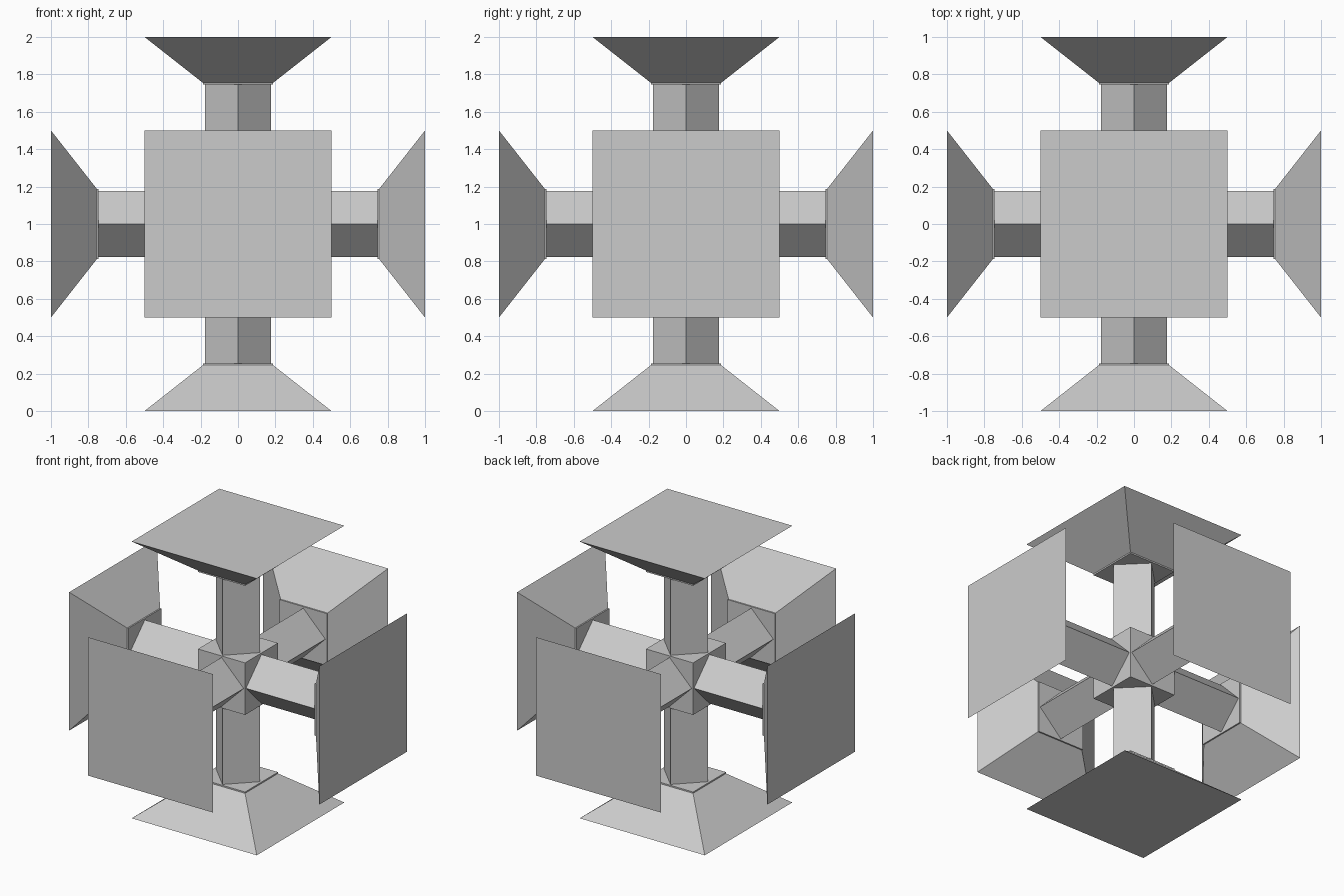
import bpy, bmesh
from math import pi, sqrt
from mathutils import Matrix, Vector

if "Cube" in bpy.data.objects:
    bpy.data.objects.remove(bpy.data.objects["Cube"])

CENTRE = Vector((0, 0, 1))
HALF = 0.188      # half width of hub and of the pads' inner faces
DIAG = 0.177      # half diagonal of the diamond-section bars


def make(name, bm, rot=Matrix()):
    bmesh.ops.recalc_face_normals(bm, faces=bm.faces)
    me = bpy.data.meshes.new(name)
    bm.to_mesh(me)
    bm.free()
    ob = bpy.data.objects.new(name, me)
    ob.matrix_world = Matrix.Translation(CENTRE) @ rot
    bpy.context.collection.objects.link(ob)


def bar(length):
    # four-sided bar along z with its corners on the x and y axes
    bm = bmesh.new()
    bmesh.ops.create_cone(bm, cap_ends=True, segments=4, radius1=DIAG,
                          radius2=DIAG, depth=2 * length)
    return bm


def pad():
    # square pyramid frustum, with a thin step on the inner face
    bm = bmesh.new()
    rings = []
    for z, h in ((0.745, HALF), (0.755, HALF), (1.0, 0.5)):
        rings.append([bm.verts.new((x * h, y * h, z))
                      for x, y in ((-1, -1), (1, -1), (1, 1), (-1, 1))])
    for a, b in zip(rings, rings[1:]):
        for i in range(4):
            j = (i + 1) % 4
            bm.faces.new((a[i], a[j], b[j], b[i]))
    bm.faces.new(rings[0])
    bm.faces.new(rings[-1])
    return bm


# central cube
hub = bmesh.new()
bmesh.ops.create_cube(hub, size=2 * HALF)
make("hub", hub)

# three crossing bars
for axis in "XYZ":
    d = Vector([float(axis == a) for a in "XYZ"])
    make("bar_" + axis.lower(), bar(0.75), d.to_track_quat('Z', 'Y').to_matrix().to_4x4())

# six outer pads
turns = {
    "top": Matrix(),
    "bottom": Matrix.Rotation(pi, 4, 'X'),
    "front": Matrix.Rotation(pi / 2, 4, 'X'),
    "back": Matrix.Rotation(-pi / 2, 4, 'X'),
    "right": Matrix.Rotation(pi / 2, 4, 'Y'),
    "left": Matrix.Rotation(-pi / 2, 4, 'Y'),
}
for side, rot in turns.items():
    make(side + "_pad", pad(), rot)
